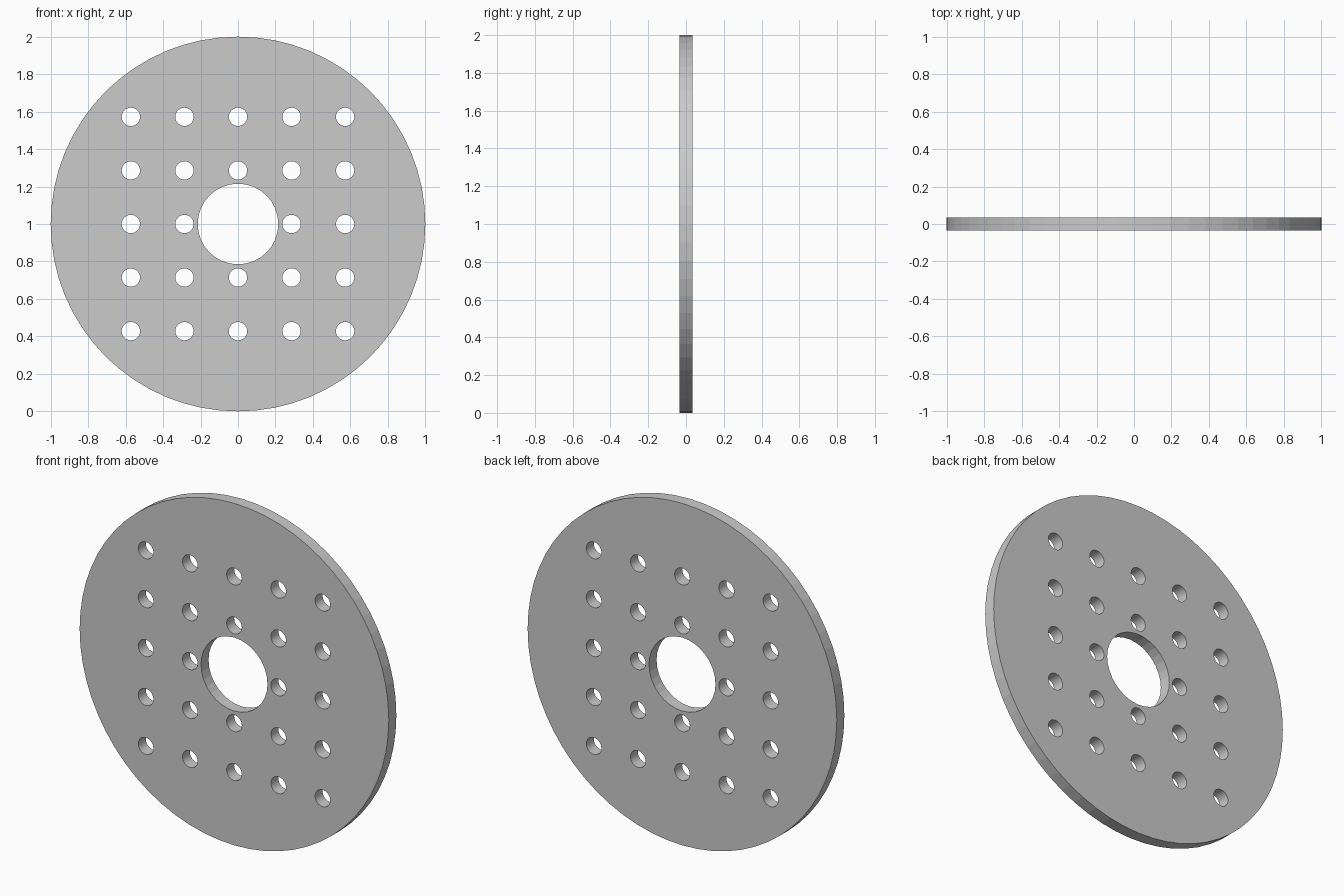
import bpy, bmesh, math
from mathutils import Matrix

if "Cube" in bpy.data.objects:
    bpy.data.objects.remove(bpy.data.objects["Cube"])

RADIUS, THICKNESS = 1.0, 0.07
BORE, HOLE, PITCH = 0.215, 0.049, 0.286

# flat outline: rim, centre bore and grid of small holes
curve = bpy.data.curves.new("perforated_disc", 'CURVE')
curve.dimensions = '2D'
curve.fill_mode = 'BOTH'
curve.extrude = THICKNESS / 2


def ring(cx, cy, r, sides):
    s = curve.splines.new('POLY')
    s.points.add(sides - 1)
    for i, p in enumerate(s.points):
        a = 2 * math.pi * i / sides
        p.co = (cx + r * math.cos(a), cy + r * math.sin(a), 0, 1)
    s.use_cyclic_u = True


ring(0, 0, RADIUS, 64)
ring(0, 0, BORE, 32)
for i in range(-2, 3):
    for j in range(-2, 3):
        if i or j:
            ring(i * PITCH, j * PITCH, HOLE, 32)

# turn the filled outline into a solid mesh
disc = bpy.data.objects.new("perforated_disc", curve)
bpy.context.collection.objects.link(disc)
bpy.context.view_layer.objects.active = disc
disc.select_set(True)
bpy.ops.object.convert(target='MESH')
disc = bpy.context.object

# weld, stand upright on the ground, shade flat
bm = bmesh.new()
bm.from_mesh(disc.data)
bmesh.ops.remove_doubles(bm, verts=bm.verts, dist=1e-4)
bmesh.ops.transform(bm, verts=bm.verts,
                    matrix=Matrix.Translation((0, 0, RADIUS)) @ Matrix.Rotation(math.pi / 2, 4, 'X'))
bmesh.ops.dissolve_limit(bm, angle_limit=0.01, verts=bm.verts, edges=bm.edges)
bmesh.ops.recalc_face_normals(bm, faces=bm.faces)
for f in bm.faces:
    f.smooth = False
bmesh.ops.triangulate(bm, faces=[f for f in bm.faces if len(f.verts) > 4])
bm.to_mesh(disc.data)
bm.free()
